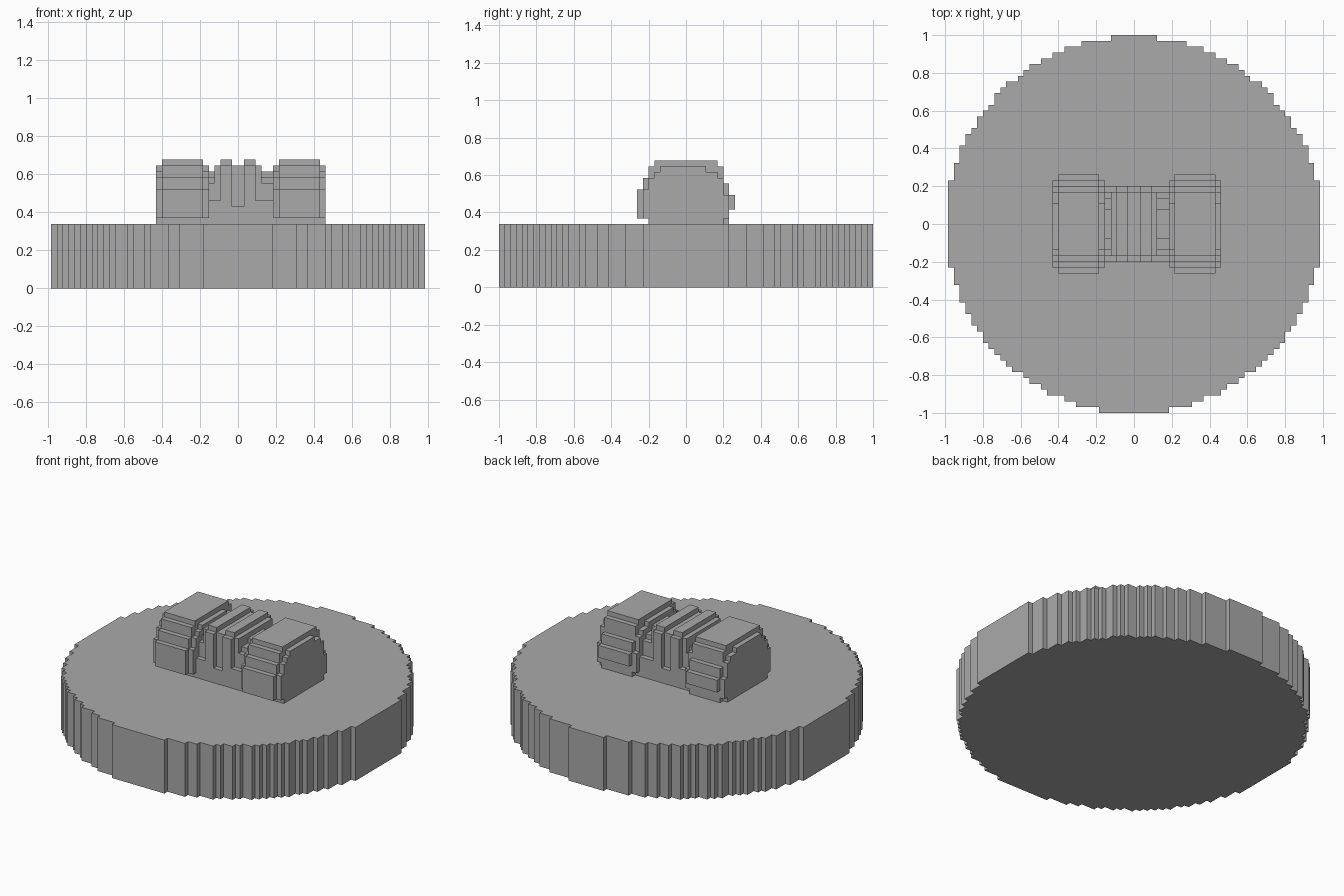
import bpy
import bmesh
import math

cube = bpy.data.objects.get("Cube")
if cube:
    bpy.data.objects.remove(cube, do_unlink=True)

CELL = 2 / 65          # size of one step of the blocky grid
DECK = 11              # height of the disc in cells

grey = bpy.data.materials.new("plain_grey")
grey.use_nodes = True
colour = (0.4, 0.4, 0.4, 1)
grey.diffuse_color = colour
grey.node_tree.nodes["Principled BSDF"].inputs["Base Color"].default_value = colour


def stepped_outline(rows):
    """Closed outline of stacked rows (low, high, left, right)."""
    right, left = [], []
    for low, high, a, b in rows:
        for side, u in ((right, b), (left, a)):
            if len(side) > 1 and side[-1][0] == u:
                side[-1] = (u, high)
            else:
                side += [(u, low), (u, high)]
    return right + left[::-1]


def add_prism(bm, rows, start, end, place):
    """Extrude a stepped outline; place maps (u, v, depth) to x, y, z."""
    outline = stepped_outline(rows)
    rings = [[bm.verts.new([c * CELL for c in place(u, v, d)]) for u, v in outline]
             for d in (start, end)]
    bm.faces.new(rings[0])
    bm.faces.new(rings[1])
    for i in range(len(outline)):
        k = (i + 1) % len(outline)
        bm.faces.new((rings[0][i], rings[0][k], rings[1][k], rings[1][i]))


def along_x(u, v, d):
    return d, u, v


def along_z(u, v, d):
    return u, v, d


def build(name, prisms, place):
    bm = bmesh.new()
    for rows, start, end in prisms:
        add_prism(bm, rows, start, end, place)
    bmesh.ops.recalc_face_normals(bm, faces=bm.faces)
    mesh = bpy.data.meshes.new(name)
    bm.to_mesh(mesh)
    bm.free()
    mesh.materials.append(grey)
    obj = bpy.data.objects.new(name, mesh)
    bpy.context.collection.objects.link(obj)
    return obj


# Round base with a stair-stepped rim
disc_rows = []
for j in range(-32, 33):
    half = round(math.sqrt(1046 - (j + 0.15) ** 2))
    disc_rows.append((j - 0.5, j + 0.5, -half, half))
build("base_disc", [(disc_rows, 0, DECK)], along_z)

# Rounded end blocks: a full middle slab with smaller slabs at both faces
full = [(11, 12, -6.5, 7.5), (12, 13.5, -8.5, 7.5), (13.5, 16, -8.5, 8.5),
        (16, 17, -8.5, 7.5), (17, 18, -7.5, 7.5), (18, 19, -7.5, 6.5),
        (19, 21, -6.5, 6.5), (21, 22, -5.5, 5.5)]
small = [(11, 12, -6.5, 6.5), (12, 16, -7.5, 7.5), (16, 17, -7.5, 6.5),
         (17, 19, -6.5, 6.5), (19, 20, -5.5, 5.5), (20, 21, -4.5, 3.5)]
for name, x in (("right_end_block", -14), ("left_end_block", 6)):
    build(name, [(small, x, x + 1), (full, x + 1, x + 8), (small, x + 8, x + 9)], along_x)

# Low walls and narrow neck joining the end blocks
neck = [(15, 18, -5.5, 5.5), (18, 19, -4.5, 4.5), (19, 20, -2.5, 2.5)]
wall = [(11, 15, -6.5, 6.5)]
slot_wall = [(11, 14, -6.5, 6.5), (14, 15, -5.5, 5.5)]
build("neck", [(wall + neck, -5, -4), (wall + neck, 4, 6)], along_x)

# Centre piece: two raised ribs separated by recessed strips
strip = [(15, 21, -5.5, 5.5)]
rib = [(11, 21, -6.5, 6.5), (21, 22, -5.5, 5.5)]
build("centre_strips", [(wall + strip, -4, -3), (slot_wall + strip, -1, 1),
                        (wall + strip, 3, 4)], along_x)
build("centre_ribs", [(rib, -3, -1), (rib, 1, 3)], along_x)
